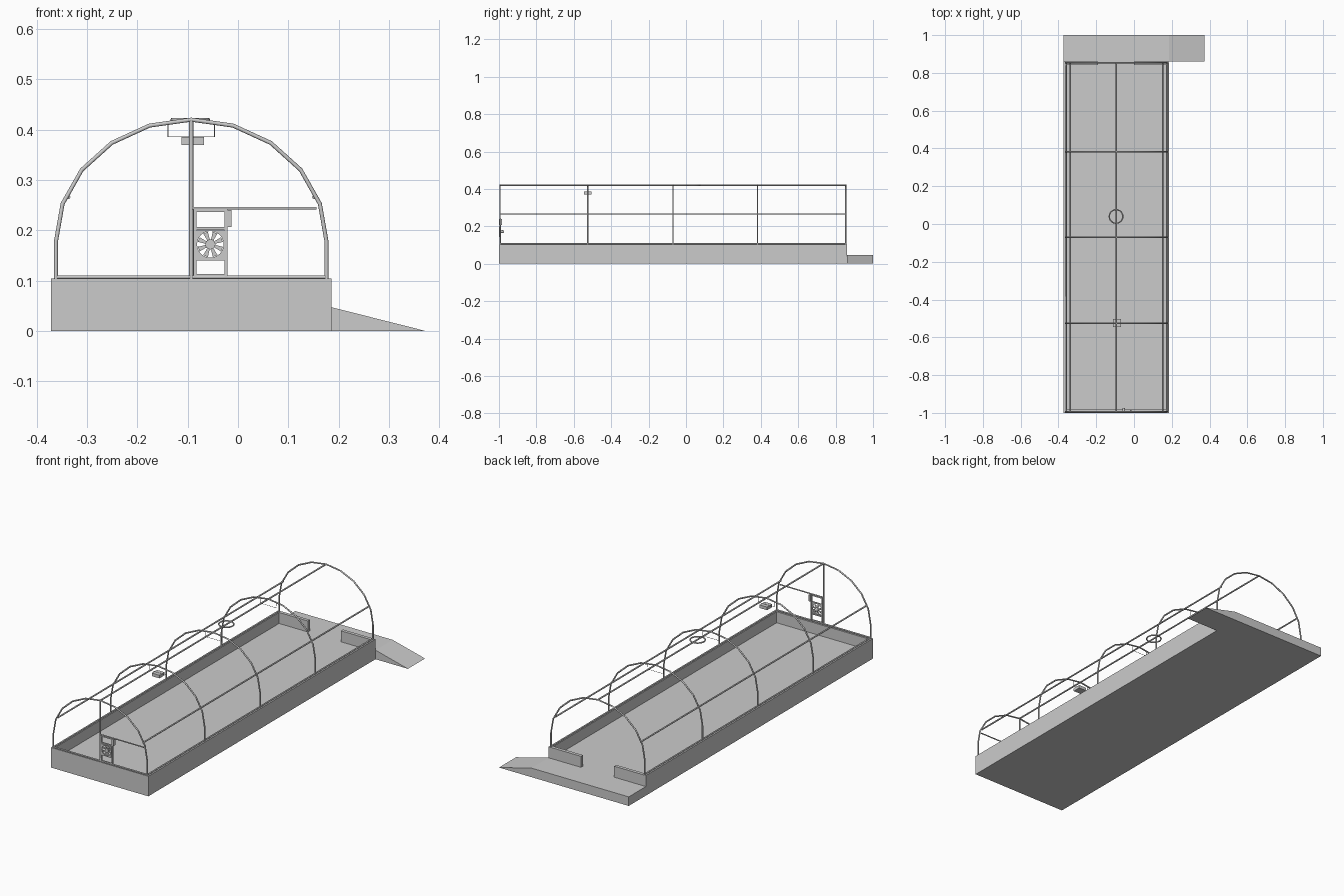
import bpy, bmesh, math
from mathutils import Vector, Matrix

cube = bpy.data.objects.get("Cube")
if cube:
    bpy.data.objects.remove(cube, do_unlink=True)

grey = bpy.data.materials.new("plain_grey")
grey.use_nodes = True
grey.diffuse_color = (0.6, 0.6, 0.6, 1)
grey.node_tree.nodes["Principled BSDF"].inputs["Base Color"].default_value = (0.6, 0.6, 0.6, 1)


def add(name, data):
    obj = bpy.data.objects.new(name, data)
    bpy.context.collection.objects.link(obj)
    data.materials.append(grey)
    return obj


def from_bmesh(name, bm):
    bmesh.ops.recalc_face_normals(bm, faces=bm.faces)
    mesh = bpy.data.meshes.new(name)
    bm.to_mesh(mesh)
    bm.free()
    return add(name, mesh)


def prism(name, outline, offset):
    """Extrude a closed 3D outline along an offset."""
    bm = bmesh.new()
    face = bm.faces.new([bm.verts.new(p) for p in outline])
    ext = bmesh.ops.extrude_face_region(bm, geom=[face], use_keep_orig=True)
    verts = [v for v in ext["geom"] if isinstance(v, bmesh.types.BMVert)]
    bmesh.ops.translate(bm, verts=verts, vec=offset)
    return from_bmesh(name, bm)


def box(name, x0, x1, y0, y1, z0, z1):
    return prism(name, [(x0, y0, z0), (x1, y0, z0), (x1, y1, z0), (x0, y1, z0)], (0, 0, z1 - z0))


def tube(name, points, radius=0.004, cyclic=False):
    """Round bar following a polyline."""
    curve = bpy.data.curves.new(name + "_path", "CURVE")
    curve.dimensions = "3D"
    curve.bevel_depth = radius
    curve.bevel_resolution = 1
    curve.use_fill_caps = True
    spline = curve.splines.new("POLY")
    spline.points.add(len(points) - 1)
    for target, p in zip(spline.points, points):
        target.co = (*p, 1)
    spline.use_cyclic_u = cyclic
    temp = bpy.data.objects.new(name + "_path", curve)
    mesh = bpy.data.meshes.new_from_object(temp)
    bpy.data.objects.remove(temp)
    mesh.materials.clear()
    return add(name, mesh)


# Main dimensions
LEFT, RIGHT, BACK = 0.186, -0.372, 0.86
MID = (LEFT + RIGHT) / 2
WALL, FLOOR, TOP = 0.017, 0.047, 0.104

# Floor slab with the rear landing, and the ramp beside it
xa, xb = RIGHT + WALL, LEFT - WALL
prism("floor_and_landing",
      [(xa, -1 + WALL, 0), (xb, -1 + WALL, 0), (xb, BACK, 0), (LEFT, BACK, 0),
       (LEFT, 1, 0), (RIGHT, 1, 0), (RIGHT, BACK, 0), (xa, BACK, 0)], (0, 0, FLOOR))
prism("ramp", [(LEFT, BACK, 0), (-RIGHT, BACK, 0), (LEFT, BACK, FLOOR)], (0, 1 - BACK, 0))

# Curb walls; the rear one is open in the middle
prism("curb_walls",
      [(RIGHT, -1, 0), (LEFT, -1, 0), (LEFT, BACK, 0), (xb, BACK, 0),
       (xb, -1 + WALL, 0), (xa, -1 + WALL, 0), (xa, BACK, 0), (RIGHT, BACK, 0)], (0, 0, TOP))
box("rear_curb_right", xa, -0.19, BACK - WALL, BACK, FLOOR, TOP)
box("rear_curb_left", 0, xb, BACK - WALL, BACK, FLOOR, TOP)

# Hoops
HALF, SPRING, APEX = 0.269, 0.178, 0.42
arch = [(MID - HALF, TOP)]
for i in range(11):
    a = math.pi * (1 - i / 10)
    arch.append((MID + HALF * math.cos(a), SPRING + (APEX - SPRING) * math.sin(a)))
arch.append((MID + HALF, TOP))
hoops = [-0.994, -0.525, -0.07, 0.382, 0.854]
for n, y in enumerate(hoops):
    tube(f"hoop_{n + 1}", [(x, y, z) for x, z in arch])

# Lengthwise rails
for name, x, z in [("ridge_rail", MID, APEX),
                   ("side_rail_right", MID - 0.244, 0.266), ("side_rail_left", MID + 0.244, 0.266),
                   ("sill_rail_right", MID - HALF, 0.107), ("sill_rail_left", MID + HALF, 0.107)]:
    tube(name, [(x, hoops[0], z), (x, hoops[-1], z)])

# Front end frame
yf = hoops[0]
tube("front_sill", [(MID - HALF, yf, 0.107), (MID + HALF, yf, 0.107)])
tube("front_post", [(MID, yf, TOP), (MID, yf, APEX)])
tube("front_crossbar", [(MID, yf, 0.244), (MID + 0.249, yf, 0.244)], 0.003)

# Fan panel frame and control box
fx, fz, half = -0.055, 0.172, 0.031
for n, x in enumerate((fx - half, fx + half)):
    box(f"panel_upright_{n + 1}", x - 0.003, x + 0.003, -0.998, -0.99, 0.108, 0.242)
for n, z in enumerate((0.11, 0.143, 0.204, 0.239)):
    box(f"panel_bar_{n + 1}", fx - half, fx + half, -0.997, -0.991, z - 0.003, z + 0.003)
box("control_box", fx + half + 0.003, fx + half + 0.011, -0.999, -0.985, 0.207, 0.24)

# Fan plate: square with a round hole
bm = bmesh.new()
rings = [[], []]
for i in range(24):
    a = math.tau * i / 24
    c, s = math.cos(a), math.sin(a)
    k = (half - 0.003) / max(abs(c), abs(s))
    for ring, r in zip(rings, (k, 0.0265)):
        ring.append(bm.verts.new((fx + r * c, -0.997, fz + r * s)))
for i in range(24):
    j = (i + 1) % 24
    bm.faces.new((rings[0][i], rings[0][j], rings[1][j], rings[1][i]))
plate = from_bmesh("fan_plate", bm)
thick = plate.modifiers.new("thickness", "SOLIDIFY")
thick.thickness = 0.005
thick.offset = 0

# Fan blades, hub and motor
for n in range(8):
    a = math.tau * (n + 0.5) / 8
    out, side = Vector((math.cos(a), 0, math.sin(a))), Vector((-math.sin(a), 0, math.cos(a)))
    centre = Vector((fx, -0.994, fz))
    pts = [centre + out * r + side * w for r, w in
           ((0.006, -0.002), (0.025, -0.005), (0.025, 0.005), (0.006, 0.002))]
    prism(f"fan_blade_{n + 1}", pts, (0, 0.002, 0))
bm = bmesh.new()
bmesh.ops.create_cone(bm, cap_ends=True, segments=16, radius1=0.01, radius2=0.006, depth=0.024,
                      matrix=Matrix.Translation((fx, -0.985, fz)) @ Matrix.Rotation(-math.pi / 2, 4, "X"))
from_bmesh("fan_motor", bm)

# Hanging wire loops under the inner hoops, and the box on the first
for n, y in enumerate(hoops[1:4]):
    tube(f"hanging_wire_{n + 1}", [(MID - 0.046, y, 0.415), (MID - 0.046, y, 0.386),
                                 (MID + 0.046, y, 0.386), (MID + 0.046, y, 0.415)], 0.0012)
box("hanging_box", MID + 0.003 - 0.022, MID + 0.003 + 0.022, -0.546, -0.504, 0.37, 0.386)

# Ring on the ridge
tube("ridge_ring", [(MID - 0.002 + 0.036 * math.cos(math.tau * i / 24),
                     0.04 + 0.036 * math.sin(math.tau * i / 24), APEX) for i in range(24)],
     0.0035, cyclic=True)
